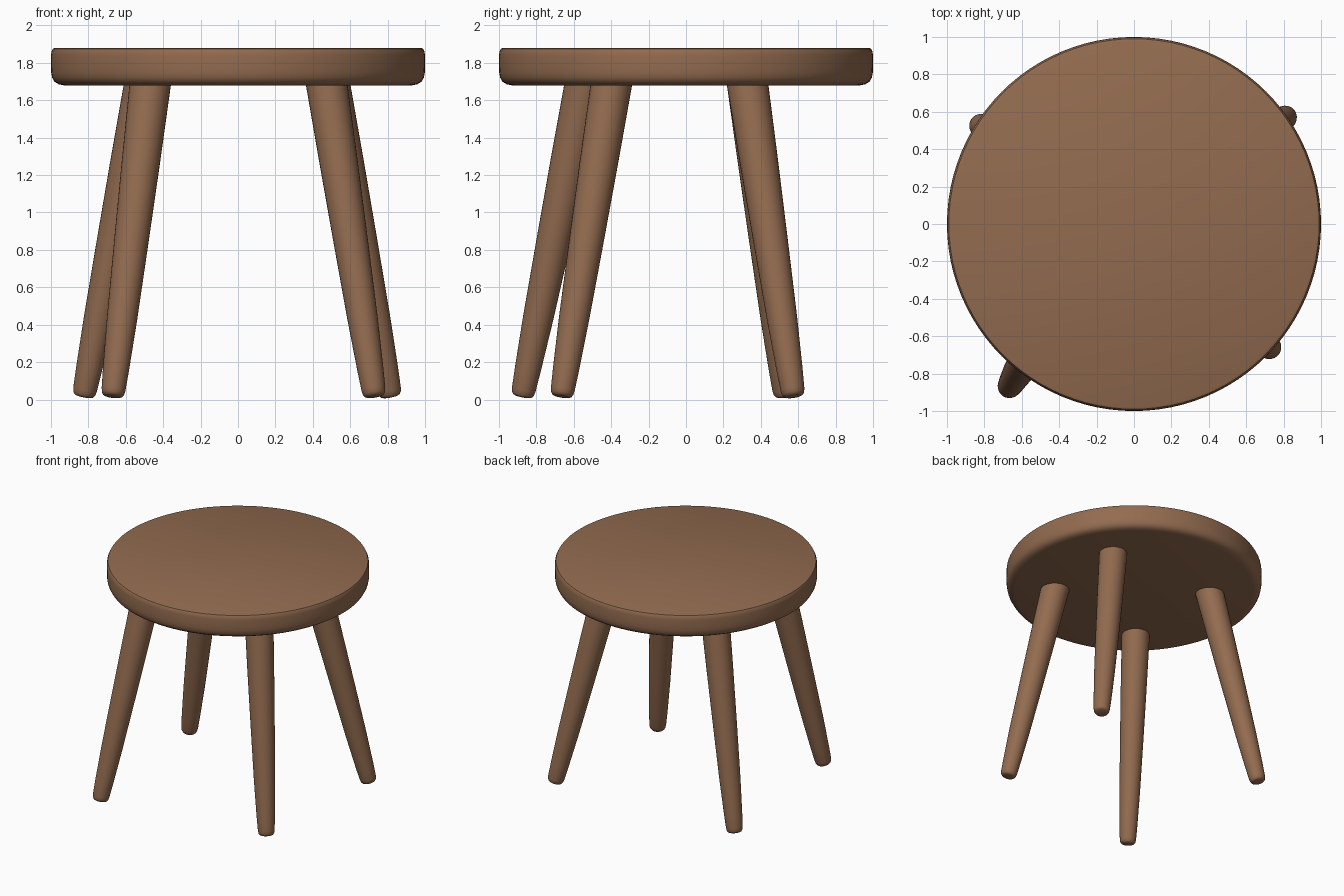
import bpy, bmesh, math
from mathutils import Vector

if "Cube" in bpy.data.objects:
    bpy.data.objects.remove(bpy.data.objects["Cube"])

wood = bpy.data.materials.new("brown wood")
wood.diffuse_color = (0.29, 0.148, 0.079, 1)
wood.use_nodes = True
wood.node_tree.nodes["Principled BSDF"].inputs["Base Color"].default_value = wood.diffuse_color


def lathe(name, profile, sides, base=(0, 0, 0), axis=(0, 0, 1)):
    """Revolve an (r, z) profile, bottom to top, with capped ends, along an axis."""
    bm = bmesh.new()
    rings = []
    for r, z in profile:
        rings.append([bm.verts.new((r * math.cos(2 * math.pi * i / sides),
                                    r * math.sin(2 * math.pi * i / sides), z))
                      for i in range(sides)])
    for a, b in zip(rings, rings[1:]):
        for i in range(sides):
            j = (i + 1) % sides
            bm.faces.new((a[i], a[j], b[j], b[i]))
    bm.faces.new(rings[0][::-1])
    bm.faces.new(rings[-1])
    mesh = bpy.data.meshes.new(name)
    bm.to_mesh(mesh)
    bm.free()
    mesh.materials.append(wood)
    ob = bpy.data.objects.new(name, mesh)
    ob.location = base
    ob.rotation_mode = 'QUATERNION'
    ob.rotation_quaternion = Vector((0, 0, 1)).rotation_difference(Vector(axis))
    bpy.context.collection.objects.link(ob)
    bpy.ops.object.select_all(action='DESELECT')
    ob.select_set(True)
    bpy.context.view_layer.objects.active = ob
    bpy.ops.object.shade_smooth_by_angle(angle=math.radians(35))
    return ob


# Round seat, softly rounded below, tighter edge on top
lathe("seat", [(0.93, 1.68), (0.96, 1.686), (0.982, 1.70), (0.994, 1.722), (0.999, 1.75),
               (1.0, 1.78), (1.0, 1.84), (0.997, 1.862), (0.99, 1.875), (0.978, 1.88)], 96)

# Four splayed, tapered legs: foot (x, y) and the point where each meets the seat
legs = {
    "front_left_leg": ((-0.67, -0.875), (-0.47, -0.54)),
    "front_right_leg": ((0.73, -0.665), (0.475, -0.40)),
    "back_left_leg": ((-0.825, 0.53), (-0.50, 0.33)),
    "back_right_leg": ((0.815, 0.575), (0.49, 0.33)),
}
for name, (foot, top) in legs.items():
    base = Vector((*foot, 0.016))
    axis = Vector((*top, 1.68)) - base
    n = axis.length
    lathe(name, [(0.04, 0), (0.052, 0.005), (0.06, 0.017), (0.064, 0.04), (0.07, 0.15),
                 (0.081, 0.25 * n), (0.092, 0.5 * n), (0.102, 0.75 * n), (0.11, n),
                 (0.111, n + 0.06)], 32, base, axis)
